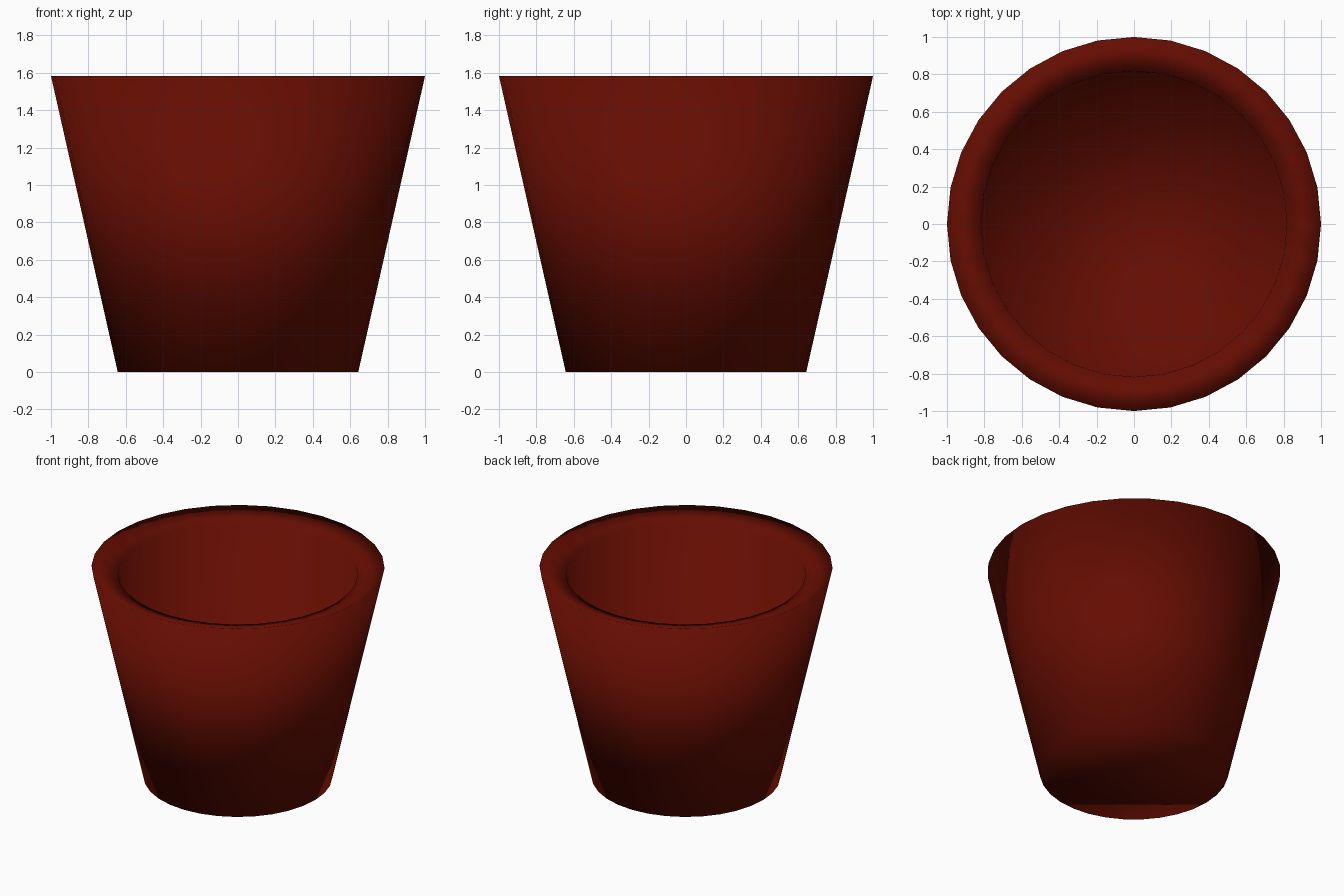
import bpy, bmesh
from math import cos, sin, tau

if "Cube" in bpy.data.objects:
    bpy.data.objects.remove(bpy.data.objects["Cube"])

SIDES = 32

# Pot profile (radius, height): foot, outer rim, inner lip, inner floor
profile = [(0.643, 0.0), (1.0, 1.583), (0.818, 1.53), (0.74, 0.58)]

bm = bmesh.new()
rings = [[bm.verts.new((r * cos(tau * i / SIDES), r * sin(tau * i / SIDES), z))
          for i in range(SIDES)] for r, z in profile]

# Walls and sloping rim
for low, high in zip(rings, rings[1:]):
    for i in range(SIDES):
        j = (i + 1) % SIDES
        bm.faces.new((low[i], low[j], high[j], high[i]))

# Underside and inner floor
bm.faces.new(rings[0][::-1])
bm.faces.new(rings[-1])

# Smooth shading runs over every edge
for f in bm.faces:
    f.smooth = True

mesh = bpy.data.meshes.new("flower_pot")
bm.to_mesh(mesh)
bm.free()
pot = bpy.data.objects.new("flower_pot", mesh)
bpy.context.collection.objects.link(pot)

# Dark terracotta colour
mat = bpy.data.materials.new("terracotta")
mat.diffuse_color = (0.13, 0.004, 0.0005, 1.0)
mat.use_nodes = True
mat.node_tree.nodes["Principled BSDF"].inputs["Base Color"].default_value = mat.diffuse_color
mesh.materials.append(mat)
